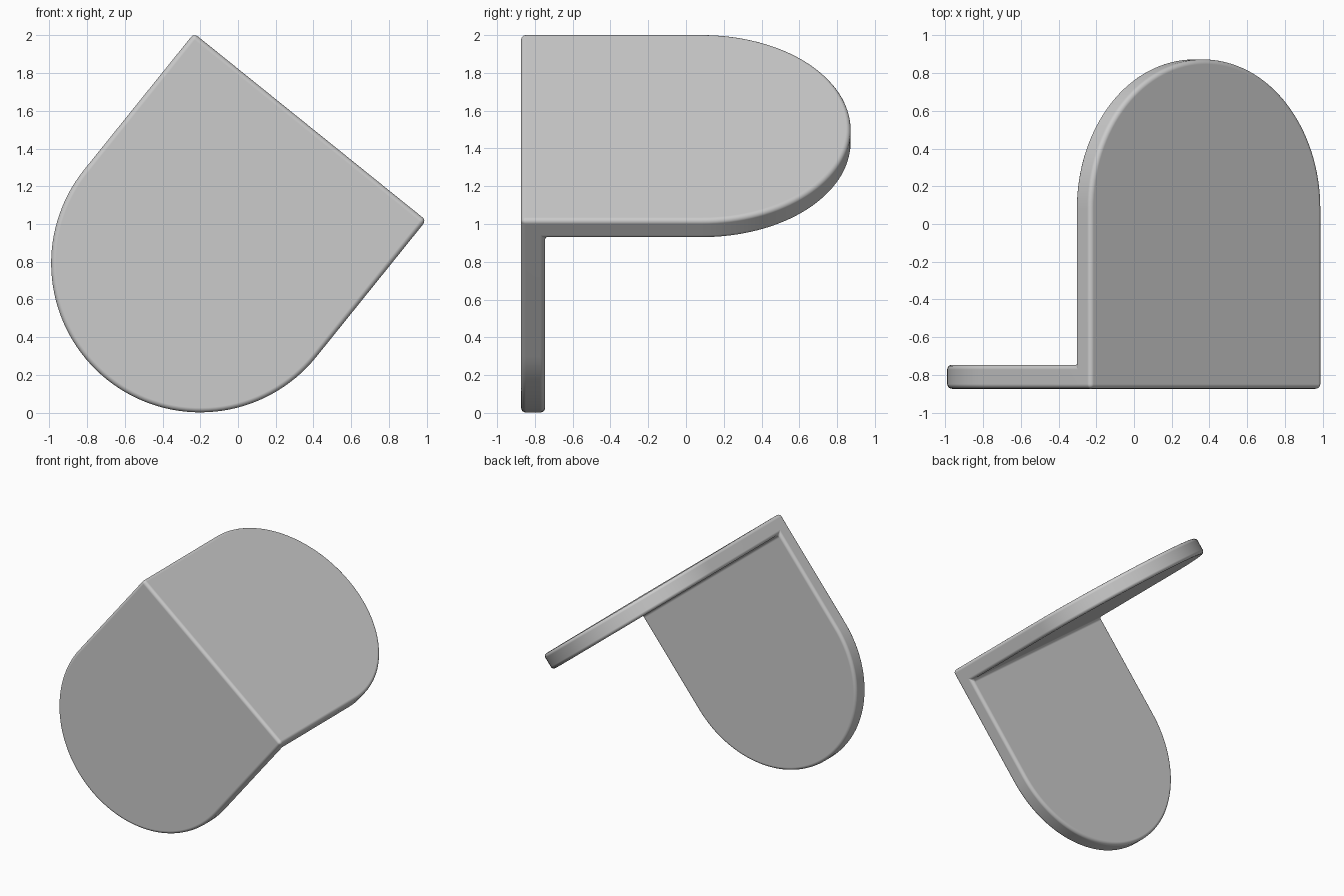
import bpy, bmesh, math
from mathutils import Vector

cube = bpy.data.objects.get("Cube")
if cube:
    bpy.data.objects.remove(cube, do_unlink=True)

RADIUS, THICK, BEVEL, STEPS = 0.79, 0.127, 0.025, 64
TILT = math.radians(38.85)

# Frame on the outer corner edge: along it, down the front plate, back along the shelf
along = Vector((math.cos(TILT), 0, -math.sin(TILT)))
down = Vector((-math.sin(TILT), 0, -math.cos(TILT)))
back = Vector((0, 1, 0))
origin = Vector((-0.2, -0.873, 0.792)) - down * 0.928

bm = bmesh.new()


def vert(u, a, b):
    return bm.verts.new(origin + along * u + down * a + back * b)


def arc(straight):
    """Half-round end of a plate, as (u, v) pairs from left to right."""
    angles = (math.pi * i / STEPS for i in range(STEPS + 1))
    return [(-RADIUS * math.cos(t), straight + RADIUS * math.sin(t)) for t in angles]


# Corner vertices shared by both plates
outer_ends = [vert(s * RADIUS, 0, 0) for s in (-1, 1)]
inner_ends = [vert(s * RADIUS, THICK, THICK) for s in (-1, 1)]


def plate(straight, place):
    """Plate with a round end; place maps (u, v, depth) to a vertex."""
    points = arc(straight)
    sides = []
    for ends, depth in ((outer_ends, 0), (inner_ends, THICK)):
        sides.append([ends[0]] + [place(u, v, depth) for u, v in points] + [ends[1]])
    outer, inner = sides
    bm.faces.new(outer)
    bm.faces.new(inner[::-1])
    for i in range(len(outer) - 1):
        bm.faces.new((outer[i], inner[i], inner[i + 1], outer[i + 1]))


# Front plate, then the plate running back
plate(0.928, lambda u, v, d: vert(u, v, d))
plate(0.955, lambda u, v, d: vert(u, d, v))
bmesh.ops.recalc_face_normals(bm, faces=bm.faces)

mesh = bpy.data.meshes.new("angle_bracket")
bm.to_mesh(mesh)
bm.free()
bracket = bpy.data.objects.new("angle_bracket", mesh)
bpy.context.collection.objects.link(bracket)

# Plain grey finish
grey = bpy.data.materials.new("plain_grey")
grey.use_nodes = True
colour = (0.6, 0.6, 0.6, 1)
grey.diffuse_color = colour
grey.node_tree.nodes["Principled BSDF"].inputs["Base Color"].default_value = colour
mesh.materials.append(grey)

# Rounded edges and inner fillet
bevel = bracket.modifiers.new("rounded_edges", "BEVEL")
bevel.width = BEVEL
bevel.segments = 4
bevel.limit_method = "ANGLE"
bevel.angle_limit = math.radians(30)
bevel.use_clamp_overlap = False
bevel.harden_normals = True

bpy.context.view_layer.objects.active = bracket
bracket.select_set(True)
bpy.ops.object.shade_smooth_by_angle(angle=math.radians(40))
